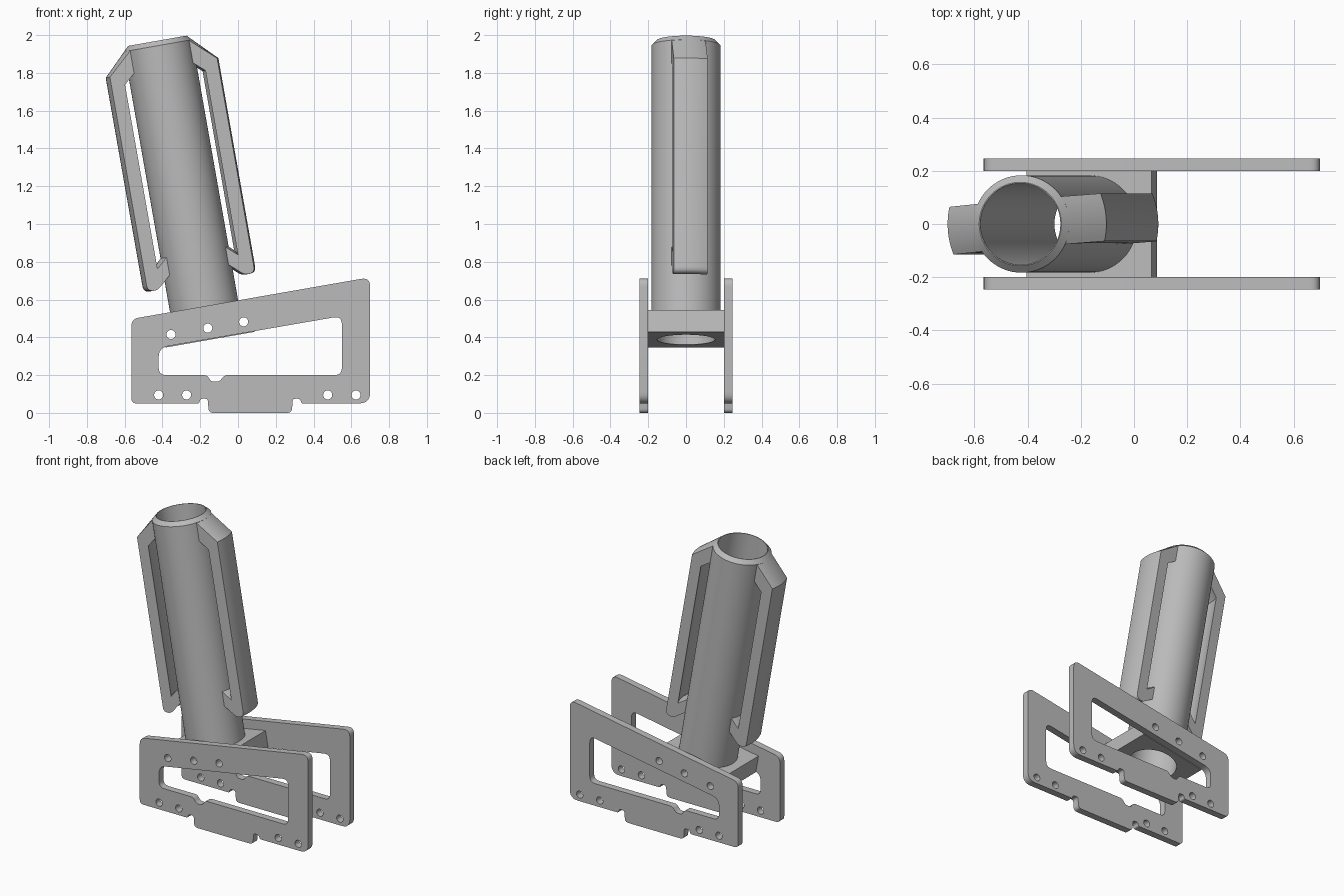
import bpy, bmesh, math
from mathutils import Matrix, Vector

if "Cube" in bpy.data.objects:
    bpy.data.objects.remove(bpy.data.objects["Cube"], do_unlink=True)

GREY = (0.5, 0.5, 0.5, 1)
mat = bpy.data.materials.new("plain grey")
mat.use_nodes = True
mat.diffuse_color = GREY
mat.node_tree.nodes["Principled BSDF"].inputs["Base Color"].default_value = GREY

# Tilted frame whose origin is the centre of the tube mouth
TILT = Matrix.Translation((-0.4275, 0, 1.97)) @ Matrix.Rotation(math.radians(-10), 4, 'Y')
UPRIGHT = Matrix.Rotation(math.radians(90), 4, 'X')
BORE = 0.153


def finish(name, bm, matrix):
    """Weld, orient and shade a bmesh, then link it as an object."""
    bmesh.ops.remove_doubles(bm, verts=bm.verts, dist=1e-5)
    bmesh.ops.recalc_face_normals(bm, faces=bm.faces)
    bm.transform(matrix)
    me = bpy.data.meshes.new(name)
    bm.to_mesh(me)
    bm.free()
    me.materials.append(mat)
    me.shade_smooth()
    me.set_sharp_from_angle(angle=math.radians(30))
    ob = bpy.data.objects.new(name, me)
    bpy.context.collection.objects.link(ob)
    return ob


def fillet(corners, steps=6):
    """Round each corner (x, y, trim) of an outline."""
    out = []
    for i, (x, y, d) in enumerate(corners):
        p = Vector((x, y))
        if d == 0:
            out.append(p)
            continue
        a = p + (Vector(corners[i - 1][:2]) - p).normalized() * d
        b = p + (Vector(corners[(i + 1) % len(corners)][:2]) - p).normalized() * d
        for k in range(steps + 1):
            t = k / steps
            out.append(a * (1 - t) ** 2 + p * 2 * t * (1 - t) + b * t * t)
    return out


def circle(x, y, r, n=24):
    return [Vector((x + r * math.cos(math.tau * k / n), y + r * math.sin(math.tau * k / n)))
            for k in range(n)]


def sheet(name, outlines, thickness, matrix):
    """Filled flat outline with holes, given a thickness."""
    cu = bpy.data.curves.new(name, 'CURVE')
    cu.dimensions = '2D'
    cu.fill_mode = 'BOTH'
    cu.extrude = thickness / 2
    for pts in outlines:
        sp = cu.splines.new('POLY')
        sp.points.add(len(pts) - 1)
        for q, p in zip(sp.points, pts):
            q.co = (p.x, p.y, 0, 1)
        sp.use_cyclic_u = True
    tmp = bpy.data.objects.new(name + "_outline", cu)
    bpy.context.collection.objects.link(tmp)
    me = bpy.data.meshes.new_from_object(tmp.evaluated_get(bpy.context.evaluated_depsgraph_get()))
    bm = bmesh.new()
    bm.from_mesh(me)
    bpy.data.objects.remove(tmp, do_unlink=True)
    bpy.data.meshes.remove(me)
    return finish(name, bm, matrix)


# Side plates: outline with bottom tab and relief notches, window and bolt holes
outline = fillet([
    (-0.565, 0.05, 0.03), (-0.205, 0.05, 0.01), (-0.20, 0.075, 0.015), (-0.16, 0.075, 0.015),
    (-0.155, 0, 0.025), (0.285, 0, 0.025), (0.29, 0.075, 0.015), (0.33, 0.075, 0.015),
    (0.335, 0.05, 0.01), (0.70, 0.05, 0.06), (0.70, 0.718, 0.05), (-0.565, 0.497, 0.04)])
window = fillet([
    (-0.42, 0.20, 0.04), (-0.165, 0.20, 0.015), (-0.14, 0.165, 0.015), (-0.10, 0.165, 0.015),
    (-0.07, 0.20, 0.015), (0.55, 0.20, 0.04), (0.55, 0.513, 0.045), (-0.42, 0.345, 0.05)])
upper_holes = [(-0.355, 0.415), (-0.16, 0.449), (0.03, 0.482)]
lower_holes = [(x, 0.095) for x in (-0.42, -0.272, 0.475, 0.625)]
bolts = [circle(x, z, 0.024) for x, z in upper_holes + lower_holes]
for name, y in (("front_plate", -0.2235), ("back_plate", 0.2235)):
    sheet(name, [outline, window] + bolts, 0.047, Matrix.Translation((0, y, 0)) @ UPRIGHT)

# Mounting block between the plates, bored for the tube
half = [(-0.239, -0.2), (0.239, -0.2), (0.239, 0.2), (-0.239, 0.2)]
block = sheet("mounting_block", [[Vector(p) for p in half], circle(0, 0, BORE, 64)],
              0.117, TILT @ Matrix.Translation((0, 0, -1.5485)))

# Cross holes through the block
bm = bmesh.new()
for x, z in upper_holes:
    bmesh.ops.create_cone(bm, cap_ends=True, segments=24, radius1=0.024, radius2=0.024, depth=0.6,
                          matrix=Matrix.Translation((x, 0, z)) @ UPRIGHT)
drill = finish("cross_drill", bm, Matrix())
drill.hide_render = True
drill.hide_set(True)
cut = block.modifiers.new("cross_holes", 'BOOLEAN')
cut.operation = 'DIFFERENCE'
cut.solver = 'EXACT'
cut.object = drill
bpy.context.view_layer.update()
cut_mesh = bpy.data.meshes.new_from_object(
    block.evaluated_get(bpy.context.evaluated_depsgraph_get()))
block.modifiers.clear()
block.data = cut_mesh
bpy.data.objects.remove(drill, do_unlink=True)


def loft(bm, rings, closed):
    """Join matching closed loops of points with quads."""
    loops = [[bm.verts.new(p) for p in ring] for ring in rings]
    n = len(loops[0])
    pairs = list(zip(loops, loops[1:])) + ([(loops[-1], loops[0])] if closed else [])
    for a, b in pairs:
        for k in range(n):
            bm.faces.new((a[k], a[(k + 1) % n], b[(k + 1) % n], b[k]))
    if not closed:
        bm.faces.new(loops[0])
        bm.faces.new(loops[-1])


# Hollow tube with a bevelled mouth
wall = [(0.157, 0), (0.183, -0.026), (0.183, -1.49), (BORE, -1.49), (BORE, 0)]
bm = bmesh.new()
loft(bm, [[(r * math.cos(a), r * math.sin(a), v) for r, v in wall]
          for a in (math.tau * k / 64 for k in range(64))], True)
finish("tube", bm, TILT)

# Two curved strap fins on opposite sides of the tube
strap = fillet([
    (0.157, 0, 0), (0.303, -0.146, 0), (0.303, -1.30, 0.035), (0.25, -1.30, 0.02),
    (0.168, -1.218, 0), (0.168, -1.123, 0), (0.235, -1.19, 0), (0.235, -0.20, 0),
    (0.168, -0.133, 0)])
HALF_WIDTH = 0.09
for name, turn in (("left_fin", 5), ("right_fin", 185)):
    bm = bmesh.new()
    offsets = [HALF_WIDTH * k / 5 for k in range(-5, 6)]
    loft(bm, [[(math.sqrt(p.x ** 2 - t * t), t, p.y) for p in strap] for t in offsets], False)
    finish(name, bm, TILT @ Matrix.Rotation(math.radians(turn), 4, 'Z'))
